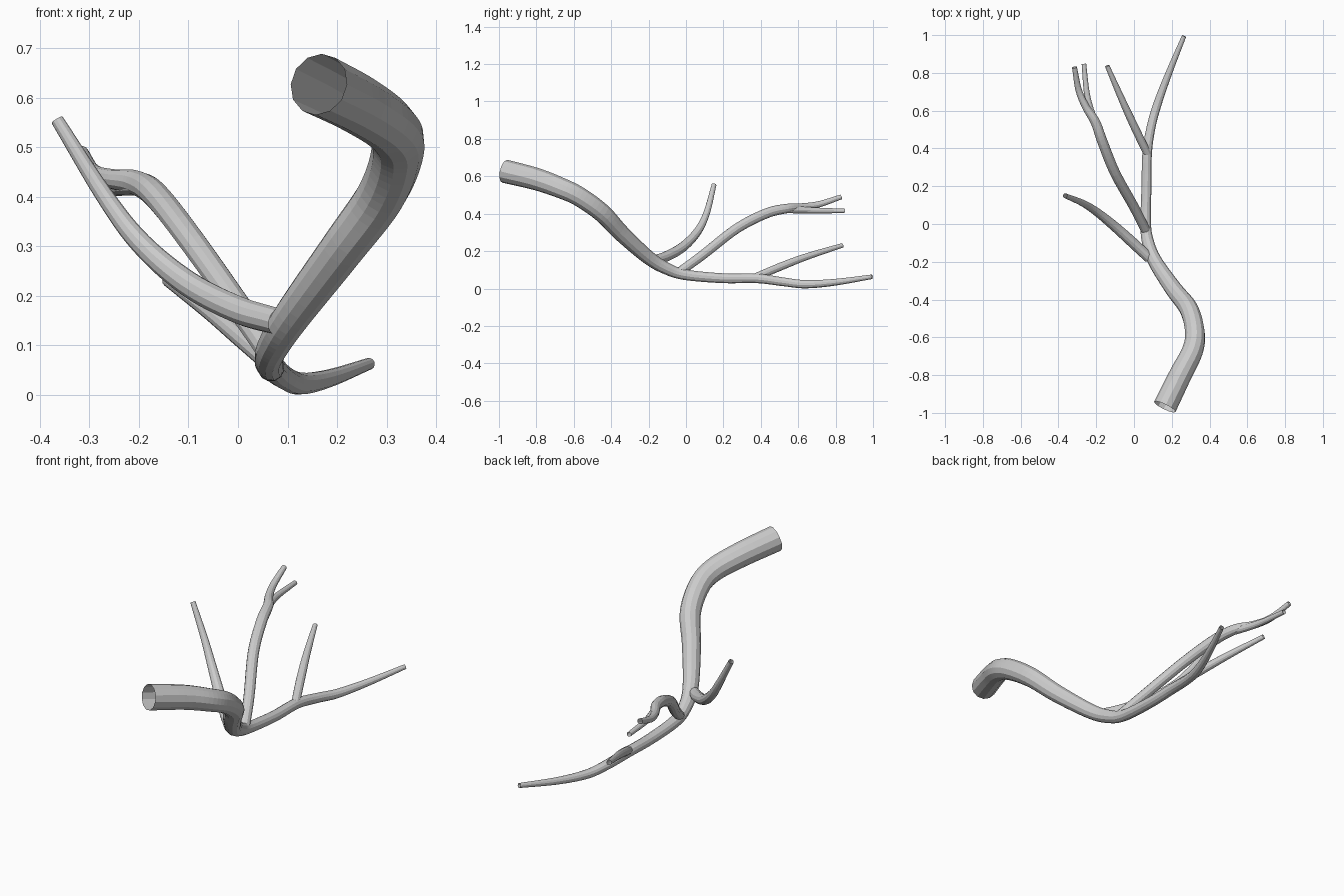
import bpy, bmesh, math
from mathutils import Vector

grey = bpy.data.materials.new("light grey")
grey.diffuse_color = (0.6, 0.6, 0.6, 1)
SIDES, STEPS = 12, 6


def smooth_path(points):
    """Catmull-Rom samples of (x, y, z, radius) points."""
    p = [Vector(q) for q in points]
    p = [p[0] * 2 - p[1]] + p + [p[-1] * 2 - p[-2]]
    out = []
    for i in range(1, len(p) - 2):
        a, b, c, d = p[i - 1:i + 3]
        for k in range(STEPS):
            t = k / STEPS
            out.append(0.5 * (2 * b + (c - a) * t + (2 * a - 5 * b + 4 * c - d) * t * t
                              + (3 * b - a - 3 * c + d) * t ** 3))
    return out + [p[-2]]


def tube(name, points):
    """Open tapered tube swept along the path with a twist-free frame."""
    path = smooth_path(points)
    pos = [q.to_3d() for q in path]
    bm = bmesh.new()
    rings, normal = [], Vector((0, 0, 1))
    for i, c in enumerate(pos):
        tan = (pos[min(i + 1, len(pos) - 1)] - pos[max(i - 1, 0)]).normalized()
        normal = (normal - tan * normal.dot(tan)).normalized()
        side = tan.cross(normal)
        ring = []
        for k in range(SIDES):
            a = 2 * math.pi * k / SIDES
            ring.append(bm.verts.new(c + (normal * math.cos(a) + side * math.sin(a)) * path[i][3]))
        rings.append(ring)
    for r0, r1 in zip(rings, rings[1:]):
        for k in range(SIDES):
            j = (k + 1) % SIDES
            bm.faces.new((r0[k], r0[j], r1[j], r1[k]))
    me = bpy.data.meshes.new(name)
    bm.to_mesh(me)
    bm.free()
    me.materials.append(grey)
    bpy.context.collection.objects.link(bpy.data.objects.new(name, me))


# Main trunk, from the wide raised end to the thin far tip
tube("trunk", [
    (0.163, -0.968, 0.627, 0.063), (0.245, -0.80, 0.585, 0.060), (0.31, -0.67, 0.538, 0.056),
    (0.322, -0.57, 0.491, 0.053), (0.29, -0.45, 0.405, 0.050), (0.21, -0.345, 0.295, 0.045),
    (0.113, -0.20, 0.165, 0.038), (0.075, -0.10, 0.105, 0.033), (0.062, 0.0, 0.073, 0.029),
    (0.066, 0.2, 0.055, 0.027), (0.07, 0.38, 0.054, 0.026), (0.092, 0.52, 0.036, 0.024),
    (0.126, 0.64, 0.023, 0.0225), (0.185, 0.8, 0.034, 0.018), (0.265, 0.995, 0.063, 0.012)])

# First side branch, curling upward
tube("first_branch", [
    (0.08, -0.18, 0.148, 0.027), (0.0, -0.105, 0.172, 0.028), (-0.1, -0.015, 0.224, 0.026),
    (-0.195, 0.062, 0.305, 0.022), (-0.27, 0.11, 0.403, 0.018), (-0.365, 0.15, 0.555, 0.013)])

# Second side branch and its fork
tube("second_branch", [
    (0.065, -0.04, 0.085, 0.025), (0.0, 0.09, 0.18, 0.026), (-0.1, 0.27, 0.32, 0.027),
    (-0.165, 0.43, 0.402, 0.027), (-0.205, 0.54, 0.428, 0.025), (-0.255, 0.62, 0.436, 0.02),
    (-0.293, 0.71, 0.45, 0.017), (-0.315, 0.83, 0.49, 0.013)])
tube("second_branch_fork", [
    (-0.205, 0.53, 0.423, 0.02), (-0.235, 0.62, 0.42, 0.018),
    (-0.252, 0.71, 0.417, 0.015), (-0.265, 0.848, 0.415, 0.012)])

# Third side branch
tube("third_branch", [
    (0.072, 0.37, 0.06, 0.021), (0.0, 0.52, 0.123, 0.021),
    (-0.06, 0.65, 0.172, 0.018), (-0.142, 0.837, 0.231, 0.012)])
